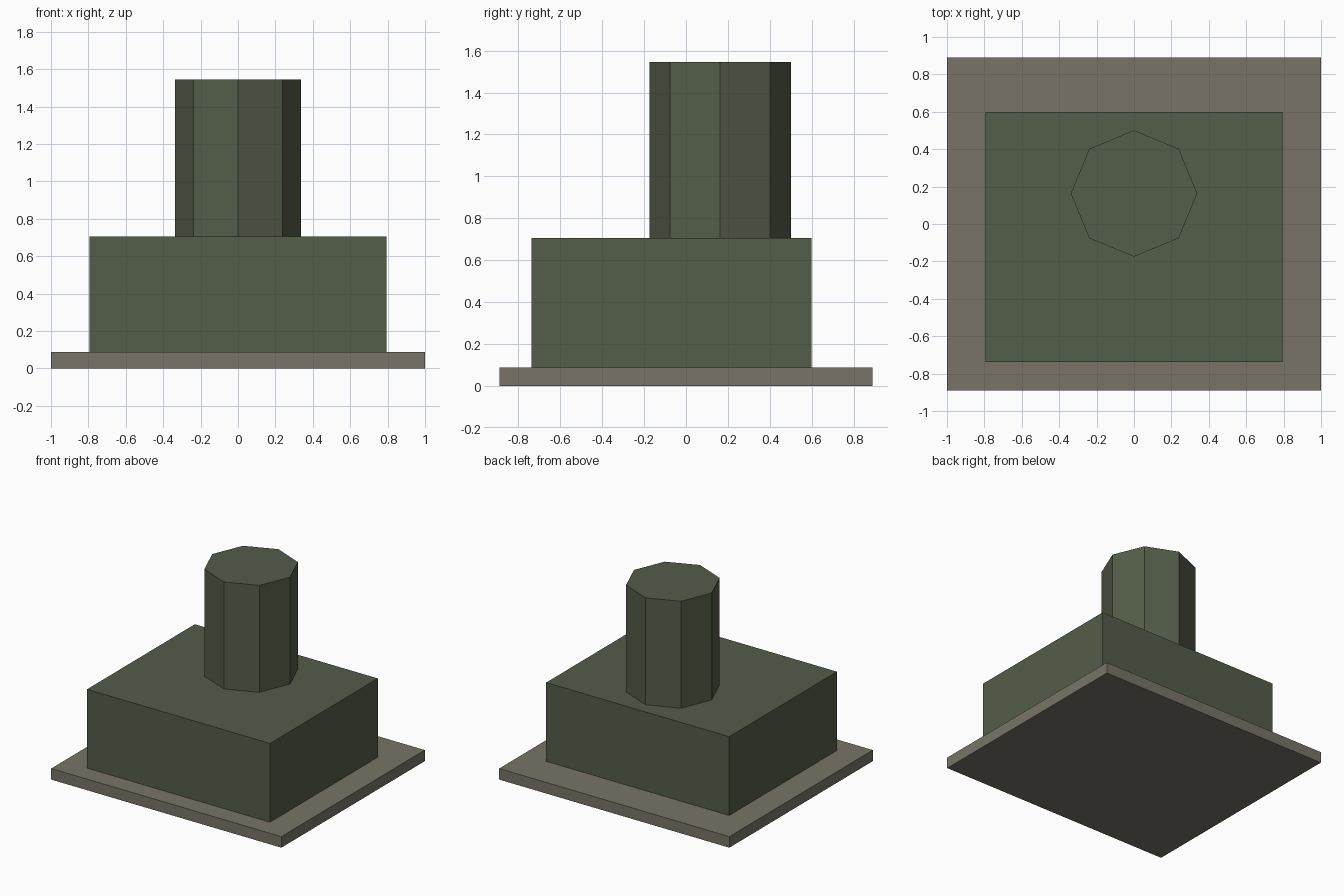
import bpy, bmesh, math
from mathutils import Matrix

if "Cube" in bpy.data.objects:
    bpy.data.objects.remove(bpy.data.objects["Cube"])


def srgb(r, g, b):
    f = lambda c: c / 12.92 if c <= 0.04045 else ((c + 0.055) / 1.055) ** 2.4
    return (f(r / 255), f(g / 255), f(b / 255), 1.0)


def material(name, colour):
    m = bpy.data.materials.new(name)
    m.diffuse_color = colour
    m.use_nodes = True
    m.node_tree.nodes["Principled BSDF"].inputs["Base Color"].default_value = m.diffuse_color
    return m


def finish(name, bm, mat):
    me = bpy.data.meshes.new(name)
    bm.to_mesh(me)
    bm.free()
    me.materials.append(mat)
    ob = bpy.data.objects.new(name, me)
    bpy.context.collection.objects.link(ob)


def box(name, lo, hi, mat):
    size = [b - a for a, b in zip(lo, hi)]
    mid = [(a + b) / 2 for a, b in zip(lo, hi)]
    bm = bmesh.new()
    bmesh.ops.create_cube(bm, size=1, matrix=Matrix.Translation(mid) @ Matrix.Diagonal((*size, 1)))
    finish(name, bm, mat)


def prism(name, x, y, z0, z1, radius, sides, mat):
    bm = bmesh.new()
    bmesh.ops.create_cone(bm, cap_ends=True, segments=sides, radius1=radius, radius2=radius,
                          depth=z1 - z0, matrix=Matrix.Translation((x, y, (z0 + z1) / 2)))
    finish(name, bm, mat)


stone = material("grey_stone", srgb(120, 116, 103))
green = material("dark_green", srgb(84, 93, 73))

# Thin base slab, main block, and octagonal tower set towards the back
box("base_slab", (-1, -0.89, 0), (1, 0.89, 0.087), stone)
box("main_block", (-0.795, -0.738, 0.087), (0.795, 0.599, 0.706), green)
prism("octagonal_tower", 0, 0.163, 0.706, 1.546, 0.338, 8, green)
